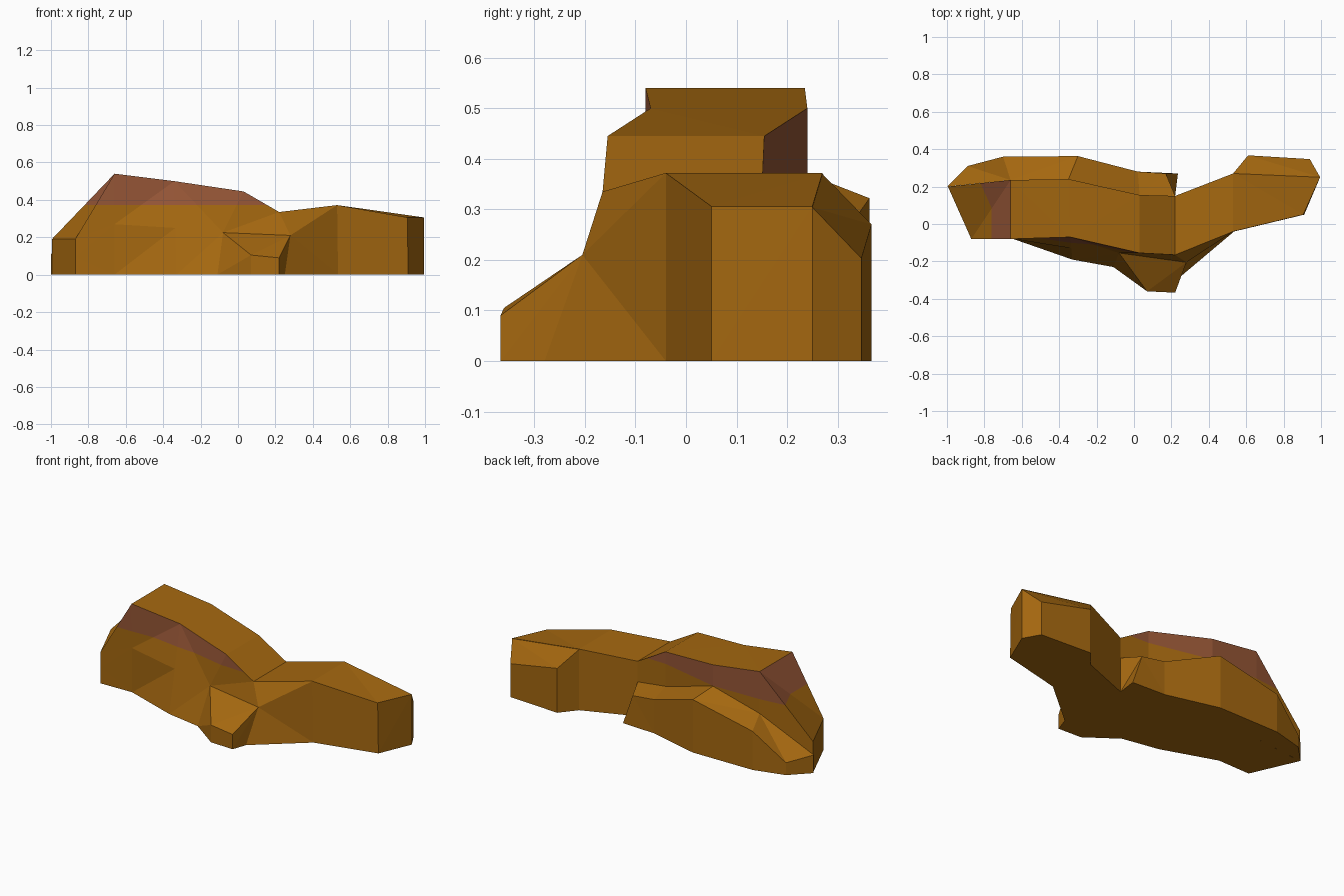
import bpy, bmesh
from mathutils import Vector

if "Cube" in bpy.data.objects:
    bpy.data.objects.remove(bpy.data.objects["Cube"])


def material(name, rgb):
    m = bpy.data.materials.new(name)
    m.diffuse_color = (*rgb, 1)
    m.use_nodes = True
    m.node_tree.nodes["Principled BSDF"].inputs["Base Color"].default_value = m.diffuse_color
    return m


OCHRE = material("ochre rock", (0.376, 0.138, 0.005))
RED = material("red brown rock", (0.305, 0.093, 0.037))
BAND_Z = 0.372  # steep faces above this height are red brown


def finish(name, bm):
    bmesh.ops.triangulate(bm, faces=bm.faces[:])
    bmesh.ops.bisect_plane(bm, geom=bm.verts[:] + bm.edges[:] + bm.faces[:],
                           plane_co=(0, 0, BAND_Z), plane_no=(0, 0, 1), dist=1e-5)
    bmesh.ops.recalc_face_normals(bm, faces=bm.faces[:])
    for f in bm.faces:
        c = f.calc_center_median()
        f.material_index = int(c.z > BAND_Z and f.normal.z < 0.75 and c.x < 0.3)
    me = bpy.data.meshes.new(name)
    bm.to_mesh(me)
    bm.free()
    me.materials.append(OCHRE)
    me.materials.append(RED)
    bpy.context.collection.objects.link(bpy.data.objects.new(name, me))


def loft(name, sections):
    """Join closed sections of equal length and cap both ends."""
    bm = bmesh.new()
    rings = [[bm.verts.new(p) for p in s] for s in sections]
    n = len(rings[0])
    for a, b in zip(rings, rings[1:]):
        for i in range(n):
            j = (i + 1) % n
            bm.faces.new((a[i], a[j], b[j], b[i]))
    bm.faces.new(rings[0])
    bm.faces.new(rings[-1][::-1])
    finish(name, bm)


def ridge_section(base, top, back, mid=None):
    foot, top = Vector((*base, 0)), Vector(top)
    mid = Vector(mid) if mid else foot.lerp(top, 0.5)
    return [foot, mid, top, Vector(back), Vector((back[0], back[1], 0))]


def ledge_section(inner, outer, foot=None):
    foot = foot or outer[:2]
    return [(*inner[:2], 0), inner, outer, (*foot, 0)]


# Main ridge, from the left end to the right end
loft("main_ridge", [ridge_section(*s) for s in [
    ((-0.87, -0.08), (-0.87, -0.08, 0.19), (-0.995, 0.2, 0.19)),
    ((-0.66, -0.075), (-0.66, -0.08, 0.54), (-0.66, 0.235, 0.54)),
    ((-0.33, -0.19), (-0.34, -0.07, 0.5), (-0.35, 0.24, 0.5)),
    ((-0.11, -0.23), (0.03, -0.155, 0.445), (0.03, 0.155, 0.445), (-0.08, -0.155, 0.225)),
    ((0.25, -0.28), (0.22, -0.165, 0.335), (0.22, 0.15, 0.335), (0.28, -0.205, 0.21)),
    ((0.535, -0.04), (0.53, -0.04, 0.372), (0.53, 0.27, 0.372)),
    ((0.91, 0.05), (0.905, 0.05, 0.306), (0.995, 0.25, 0.306)),
]])

# Sloping ledge behind the high part
loft("back_ledge", [ledge_section(*s) for s in [
    ((-1.0, 0.2, 0.11), (-0.89, 0.31, 0.075)),
    ((-0.66, 0.235, 0.285), (-0.7, 0.36, 0.235)),
    ((-0.35, 0.24, 0.37), (-0.3, 0.363, 0.322)),
    ((0.03, 0.155, 0.235), (0.02, 0.28, 0.205)),
    ((0.22, 0.15, 0.21), (0.17, 0.27, 0.185), (0.235, 0.27)),
]])

# Bevelled shoulder behind the low right part
loft("right_shoulder", [ledge_section(*s) for s in [
    ((0.53, 0.27, 0.37), (0.61, 0.367, 0.27)),
    ((0.995, 0.25, 0.304), (0.94, 0.347, 0.203)),
]])

# Front buttress
bm = bmesh.new()
for p in [(-0.11, -0.23, 0), (-0.08, -0.155, 0.225), (0.07, -0.36, 0), (0.07, -0.36, 0.105),
          (0.22, -0.367, 0), (0.22, -0.367, 0.09), (0.25, -0.28, 0), (0.28, -0.205, 0.21)]:
    bm.verts.new(p)
bmesh.ops.convex_hull(bm, input=bm.verts[:])
finish("front_buttress", bm)
